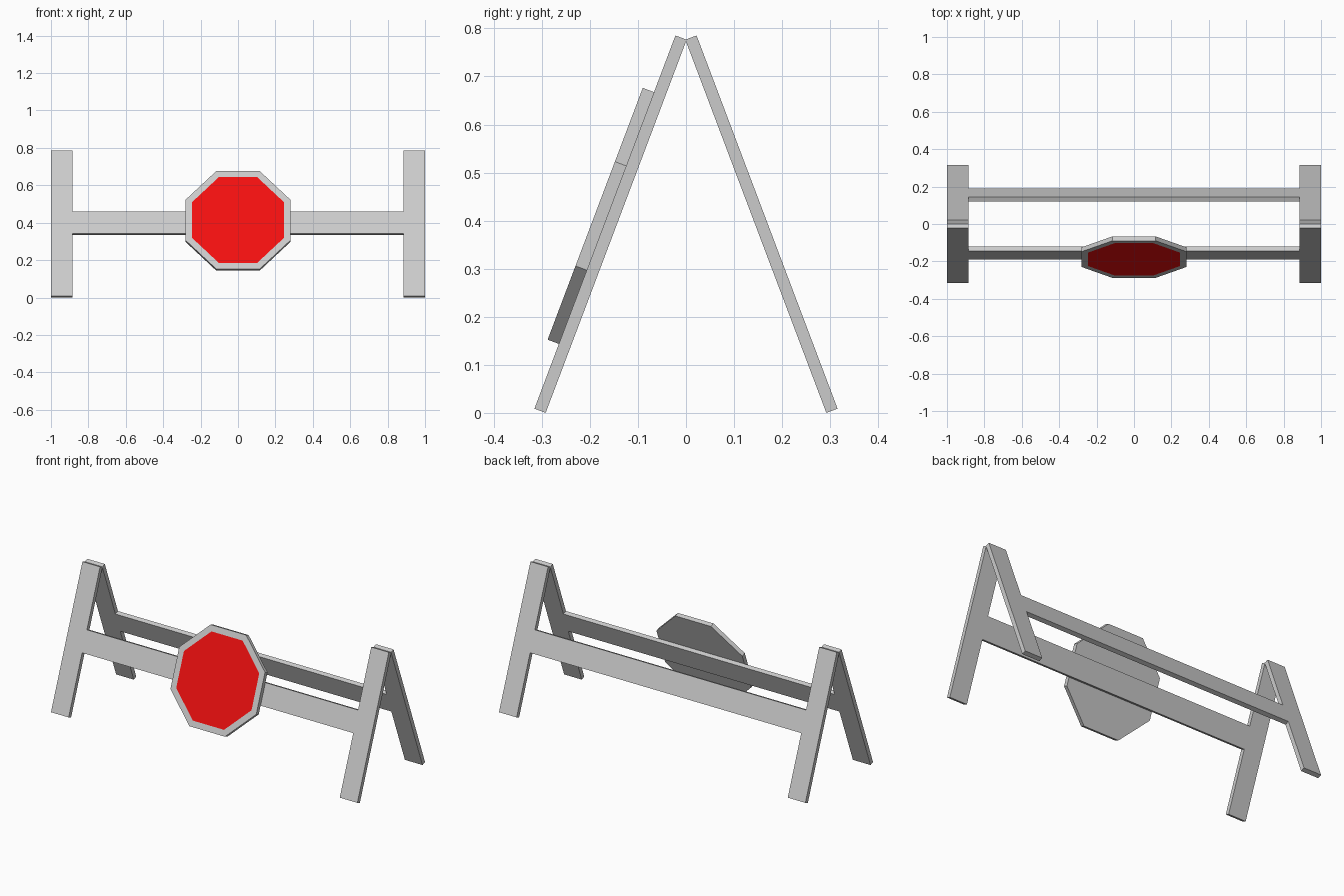
import bpy, bmesh, math
from mathutils import Matrix

if "Cube" in bpy.data.objects:
    bpy.data.objects.remove(bpy.data.objects["Cube"])

LEAN = math.radians(20.7)     # tilt of each panel from vertical
FOOT_Y = 0.292                # inner bottom edge of a panel
THICK = 0.025                 # board and sign thickness
LENGTH = 0.83                 # leg length along the slope
SIGN_U = 0.424                # sign centre along the slope


def slab(name, outline, z0, z1, turn=0.0, inset=0.0, mats=()):
    """Extrude a flat outline, then stand it up on the leaning panel plane."""
    bm = bmesh.new()
    base = bm.faces.new([bm.verts.new((x, u, z0)) for x, u in outline])
    ext = bmesh.ops.extrude_face_region(bm, geom=[base], use_keep_orig=True)
    new = ext["geom"]
    for v in new:
        if isinstance(v, bmesh.types.BMVert):
            v.co.z = z1
    front = next(f for f in new if isinstance(f, bmesh.types.BMFace))
    bmesh.ops.recalc_face_normals(bm, faces=bm.faces[:])
    if inset:
        bmesh.ops.inset_region(bm, faces=[front], thickness=inset)
        front.material_index = 1
    bm.transform(Matrix.Rotation(turn, 4, 'Z')
                 @ Matrix.Translation((0, -FOOT_Y, 0))
                 @ Matrix.Rotation(math.pi / 2 - LEAN, 4, 'X'))
    bm.normal_update()
    mesh = bpy.data.meshes.new(name)
    bm.to_mesh(mesh)
    bm.free()
    for m in mats:
        mesh.materials.append(m)
    ob = bpy.data.objects.new(name, mesh)
    bpy.context.collection.objects.link(ob)
    return ob


# H-shaped panels: two legs joined by a rail, front and back
leg_in, rail_lo, rail_hi = 0.885, 0.356, 0.483
right = [(leg_in, rail_lo), (leg_in, 0), (1, 0),
         (1, LENGTH), (leg_in, LENGTH), (leg_in, rail_hi)]
h_outline = right + [(-x, u) for x, u in reversed(right)]
slab("front_frame", h_outline, 0, THICK)
slab("back_frame", h_outline, 0, THICK, turn=math.pi)

# Octagonal sign with a red centre and a grey border
grey = bpy.data.materials.new("grey_border")
grey.diffuse_color = (0.8, 0.8, 0.8, 1)
grey.use_nodes = True
grey.node_tree.nodes["Principled BSDF"].inputs["Base Color"].default_value = grey.diffuse_color
red = bpy.data.materials.new("red_face")
red.diffuse_color = (0.9, 0.005, 0.005, 1)
red.use_nodes = True
red.node_tree.nodes["Principled BSDF"].inputs["Base Color"].default_value = red.diffuse_color
radius = 0.28 / math.cos(math.pi / 8)
octagon = [(radius * math.cos(a), SIGN_U + radius * math.sin(a))
           for a in (math.pi / 8 + i * math.pi / 4 for i in range(8))]
slab("octagon_sign", octagon, THICK, 2 * THICK, inset=0.037, mats=(grey, red))
